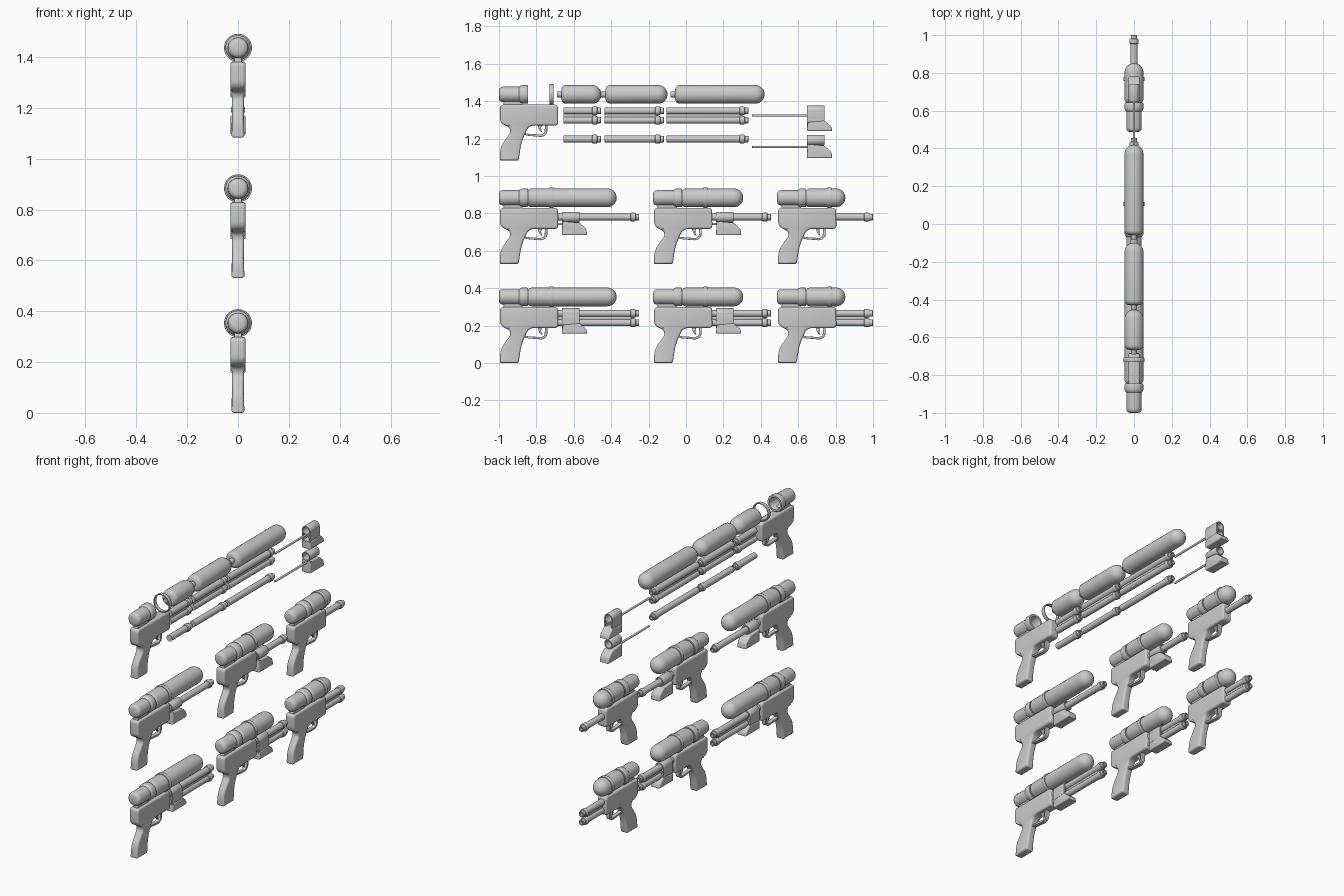
import bpy, bmesh
from math import sin, cos, pi, sqrt
from mathutils import Vector

if "Cube" in bpy.data.objects:
    bpy.data.objects.remove(bpy.data.objects["Cube"])

AXIS = 0.353            # tank / cap axis height above the handle bottom
SEG = 28


def finish(name, bm, angle=35):
    bmesh.ops.recalc_face_normals(bm, faces=bm.faces)
    me = bpy.data.meshes.new(name)
    bm.to_mesh(me)
    bm.free()
    ob = bpy.data.objects.new(name, me)
    bpy.context.collection.objects.link(ob)
    bpy.context.view_layer.objects.active = ob
    bpy.ops.object.select_all(action='DESELECT')
    ob.select_set(True)
    bpy.ops.object.shade_smooth_by_angle(angle=angle * pi / 180)
    return ob


def lathe(name, prof, y, z, closed=False):
    """Revolve (radius, y) points around an axis parallel to y."""
    bm = bmesh.new()
    rings = []
    for r, py in prof:
        if r < 1e-5:
            rings.append([bm.verts.new((0, y + py, z))])
        else:
            rings.append([bm.verts.new((r * cos(2 * pi * i / SEG), y + py, z + r * sin(2 * pi * i / SEG)))
                          for i in range(SEG)])
    pairs = list(zip(rings, rings[1:])) + ([(rings[-1], rings[0])] if closed else [])
    for a, b in pairs:
        for i in range(SEG):
            j = (i + 1) % SEG
            q = [a[i % len(a)], a[j % len(a)], b[j % len(b)], b[i % len(b)]]
            bm.faces.new(list(dict.fromkeys(q)))
    return finish(name, bm)


def round_poly(pts, n=5):
    """Fillet every (y, z, radius) corner of a closed outline."""
    out = []
    for k, (y, z, r) in enumerate(pts):
        p = Vector((y, z))
        a = Vector(pts[k - 1][:2]) - p
        b = Vector(pts[(k + 1) % len(pts)][:2]) - p
        t = min(r, a.length * 0.45, b.length * 0.45)
        if t < 1e-4:
            out.append(p)
            continue
        s, e = p + a.normalized() * t, p + b.normalized() * t
        for i in range(n + 1):
            u = i / n
            out.append(s * (1 - u) ** 2 + p * 2 * u * (1 - u) + e * u * u)
    return out


def slab(name, pts, y, z, width, bevel):
    """Extrude a side outline along x with rounded edges; width is a function of height."""
    o = round_poly(pts)
    n = len(o)
    area = sum(o[i - 1].x * o[i].y - o[i].x * o[i - 1].y for i in range(n))
    sign = 1 if area > 0 else -1
    inward = []
    for i in range(n):
        t1, t2 = (o[i] - o[i - 1]).normalized(), (o[(i + 1) % n] - o[i]).normalized()
        t = (t1 + t2).normalized()
        inward.append(Vector((-t.y, t.x)) * sign)
    bm = bmesh.new()
    steps = [i * pi / 8 for i in range(5)]
    loops = []
    for side in (-1, 1):
        for a in (reversed(steps) if side < 0 else steps):
            ring = []
            for p, d in zip(o, inward):
                q = p + d * bevel * (1 - cos(a))
                ring.append(bm.verts.new((side * (width(p.y) - bevel + bevel * sin(a)), y + q.x, z + q.y)))
            loops.append(ring)
    for a, b in zip(loops, loops[1:]):
        for i in range(n):
            bm.faces.new((a[i - 1], a[i], b[i], b[i - 1]))
    bm.faces.new(loops[0])
    bm.faces.new(loops[-1])
    return finish(name, bm)


BODY = [(0.005, 0.298, .02), (0.315, 0.299, .02), (0.317, 0.187, .02), (0.16, 0.187, .03),
        (0.12, 0.10, .05), (0.105, 0.0, .008), (0.004, 0.0, .008), (0.008, 0.075, .04),
        (0.062, 0.15, .02), (0.056, 0.176, .02), (0.006, 0.2, .025)]
GUARD = [(0.13, 0.14, 0), (0.15, 0.132, .01), (0.232, 0.125, .02), (0.258, 0.142, .02), (0.259, 0.195, 0),
         (0.246, 0.195, 0), (0.244, 0.148, .02), (0.228, 0.138, .02), (0.15, 0.143, .01), (0.13, 0.15, 0)]
TRIGGER = [(0.205, 0.195, 0), (0.232, 0.195, 0), (0.224, 0.17, .01), (0.233, 0.147, .003), (0.215, 0.162, .01)]
SLEEVE = [(.021, 0), (.027, 0), (.028, .002), (.028, .092), (.027, .094), (.021, .094)]


def frame(y, z):
    # body with handle, trigger and guard
    slab("body", BODY, y, z, lambda h: 0.03 if h > 0.18 else 0.0255 - 0.003 * sin(h / 0.18 * pi), 0.011)
    slab("trigger_guard", GUARD, y, z, lambda h: 0.012, 0.002)
    slab("trigger", TRIGGER, y, z, lambda h: 0.008, 0.002)
    # rear cap with open socket and the neck below it
    lathe("rear_cap", [(0, 0), (.022, 0), (.033, .004), (.039, .012), (.041, .024), (.041, .108), (.047, .116),
                       (.0495, .122), (.0495, .15), (.047, .155), (.036, .155), (.034, .15), (.034, .075),
                       (0, .075)], y, z + AXIS)
    slab("neck", [(.02, .285, 0), (.13, .285, 0), (.122, .325, .01), (.028, .325, .01)], y, z,
         lambda h: 0.015, 0.004)
    # tank strap and its foot
    lathe("tank_strap", [(.049, .27), (.054, .27), (.055, .272), (.055, .29), (.054, .292), (.049, .292)],
          y, z + AXIS, True)
    slab("strap_foot", [(.27, .285, 0), (.292, .285, 0), (.292, .303, 0), (.27, .303, 0)], y, z,
         lambda h: 0.01, 0.002)


def tank(y, z, length):
    prof = [(0, -.024), (.014, -.024), (.016, -.021), (.016, 0), (.025, 0)]
    prof += [(.025 + .025 * sin(i * pi / 10), .025 - .025 * cos(i * pi / 10)) for i in range(1, 6)]
    prof += [(.05 * cos(i * pi / 14), length - .05 + .05 * sin(i * pi / 14)) for i in range(7)]
    lathe("tank", prof + [(0, length)], y, z)


def barrels(y, heights, length):
    L = length
    for h in heights:
        lathe("barrel", [(0, 0), (.0185, 0), (.0185, L - .048), (.0225, L - .045), (.0235, L - .04),
                         (.0235, L - .025), (.0215, L - .02), (.017, L - .018), (.017, L - .002), (.015, L),
                         (.009, L), (.009, L - .04), (0, L - .04)], y, h)
    if len(heights) == 2:
        # web joining the pair
        lo, hi = sorted(heights)
        slab("barrel_web", [(0, lo, 0), (L - .03, lo, 0), (L - .03, hi, 0), (0, hi, 0)], y, 0,
             lambda h: 0.005, 0.001)


def pump(y, z, heights):
    """Sliding grip: y is its rear edge, heights are the barrel axes."""
    double = len(heights) == 2
    for h in heights:
        lathe("pump_sleeve", SLEEVE, y, z + h, True)
    low = min(heights)
    if double:
        for x in (-1, 1):
            web = slab("pump_side", [(0, low, 0), (.094, low, 0), (.094, max(heights), 0), (0, max(heights), 0)],
                       y, z, lambda h: 0.003, 0.001)
            web.location.x = x * 0.0245
    top, slope, bot = (low - .012, low - .002, low - .058) if double else (low - .022, low - .03, low - .097)
    slab("pump_grip", [(.002, top, .002), (.092, slope, .006), (.13, slope - .032, .012), (.135, bot, .006),
                       (0, bot, .006)], y, z, lambda h: 0.03, 0.007)
    rod = sum(heights) / 2 if double else low - .037
    lathe("pump_rod", [(0, -.295), (.006, -.295), (.006, .01), (0, .01)], y, z + rod)


TANKS, BARRELS = [0.478, 0.331, 0.214], [0.437, 0.317, 0.2]
STARTS = [-1.0, -0.176, 0.487]
PAIR, SINGLE = (0.265, 0.215), (0.25,)

# two rows of assembled toys: twin barrels below, single barrels above
for base, axes in ((0.0, PAIR), (0.53, SINGLE)):
    for i, y in enumerate(STARTS):
        frame(y, base)
        tank(y + 0.151, base + AXIS, TANKS[i])
        barrels(y + 0.313, [base + a for a in axes], BARRELS[i])
        if i < 2:
            pump(y + 0.337, base, axes)

# top row: the loose parts laid out
TOP = 1.083
frame(-1.0, TOP)
for y, L in zip((-0.058, -0.43, -0.666), TANKS):
    tank(y, TOP + AXIS, L)
for y, L in zip((-0.104, -0.435, -0.655), BARRELS):
    barrels(y, [TOP + a for a in PAIR], L)
    barrels(y, [1.197], L)
pump(0.647, TOP, PAIR)
pump(0.647, 1.192 - SINGLE[0], SINGLE)
